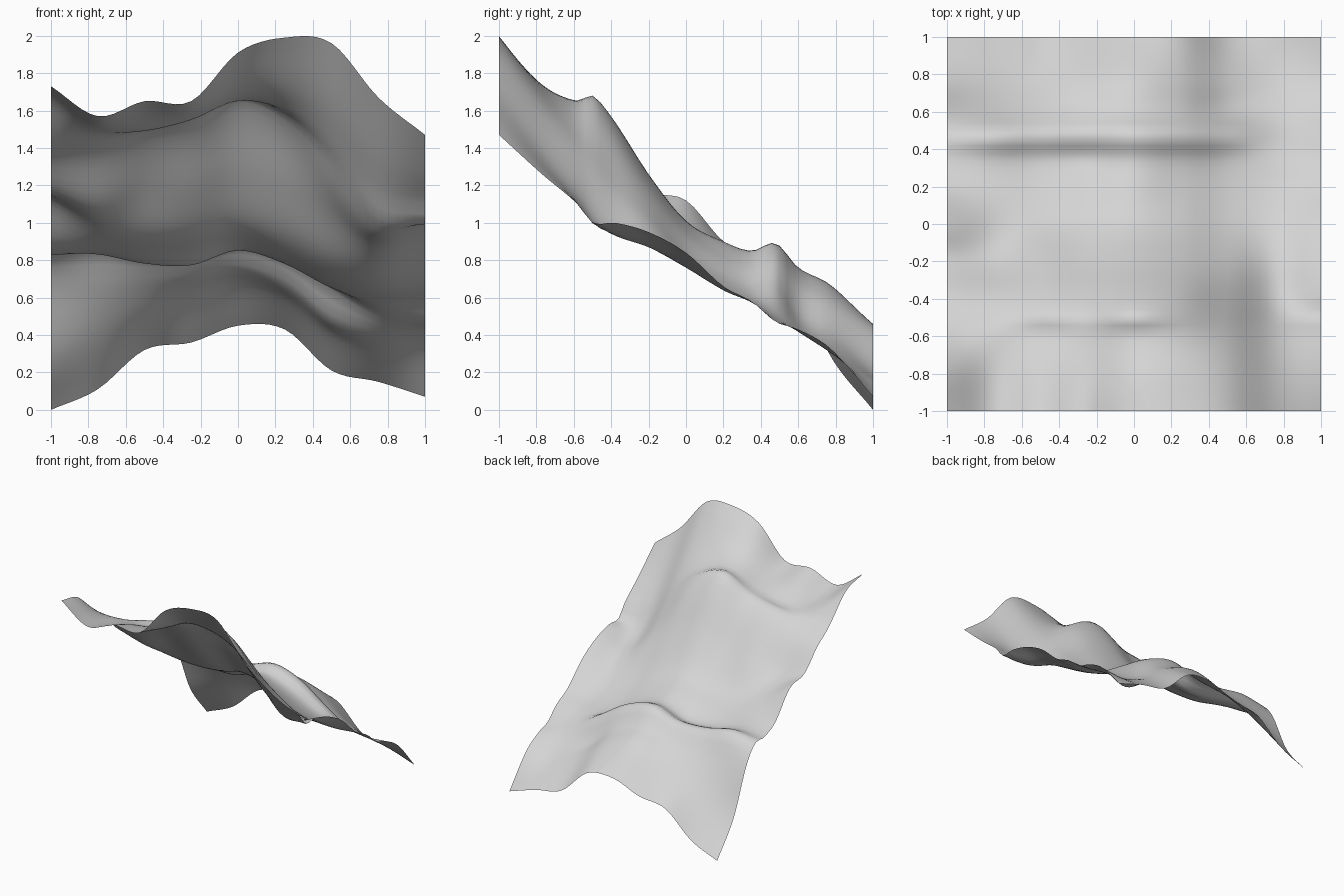
import bpy
import bmesh

# Remove the default cube only
default_cube = bpy.data.objects.get("Cube")
if default_cube:
    bpy.data.objects.remove(default_cube, do_unlink=True)

SEGMENTS = 48
COLUMNS = [-1, -.75, -.5, -.25, 0, .25, .5, .75, 1]

# Cross-sections from the high front edge to the low back edge:
# station along y, then heights in hundredths at each column
SECTIONS = [
    (-1, [173, 157, 165, 165, 191, 199, 196, 167, 147]),    # summit edge
    (-.77, [167, 152, 157, 159, 172, 173, 164, 137, 126]),
    (-.58, [149, 148, 149, 155, 165, 160, 142, 114, 110]),  # upper dip
    (-.5, [142, 144, 150, 155, 168, 158, 134, 103, 100]),   # upper ridge
    (-.38, [134, 134, 140, 143, 154, 146, 120, 94, 100]),
    (-.2, [117, 111, 118, 118, 126, 120, 103, 87, 95]),
    (0, [112, 98, 95, 96, 101, 95, 82, 76, 84]),
    (.2, [90, 87, 84, 85, 90, 82, 70, 64, 66]),             # terrace
    (.35, [83, 83, 78, 77, 85, 78, 65, 58, 58]),            # lower dip
    (.48, [82, 86, 82, 82, 89, 82, 66, 51, 47]),            # lower ridge
    (.6, [67, 67, 69, 71, 76, 68, 49, 42, 43]),
    (.77, [29, 40, 51, 60, 67, 59, 40, 31, 33]),
    (1, [0, 11, 32, 36, 45, 43, 21, 15, 7]),                # foot edge
]


def smooth_curve(knots, values, t):
    """Cubic curve through values placed at uneven knots."""
    last = len(knots) - 1
    i = 0
    while i < last - 1 and t > knots[i + 1]:
        i += 1

    def slope(k):
        a, b = max(k - 1, 0), min(k + 1, last)
        return (values[b] - values[a]) / (knots[b] - knots[a])

    span = knots[i + 1] - knots[i]
    rise = (values[i + 1] - values[i]) / span
    s = (t - knots[i]) / span
    leave, arrive = slope(i) - rise, slope(i + 1) - rise
    bend = s * (1 - s) * ((1 - s) * leave - s * arrive)
    return values[i] + span * (rise * s + bend)


def height(x, y):
    stations = [station for station, _ in SECTIONS]
    across = [smooth_curve(COLUMNS, heights, x) for _, heights in SECTIONS]
    return smooth_curve(stations, across, y) / 100


# Hillside: a flat grid lifted onto the lofted sections
mesh = bpy.data.meshes.new("hillside")
bm = bmesh.new()
bmesh.ops.create_grid(bm, x_segments=SEGMENTS, y_segments=SEGMENTS, size=1)
for vert in bm.verts:
    vert.co.z = height(vert.co.x, vert.co.y)
for face in bm.faces:
    face.smooth = True
bm.to_mesh(mesh)
bm.free()

hillside = bpy.data.objects.new("hillside", mesh)
bpy.context.collection.objects.link(hillside)

# Plain stone colour
stone = bpy.data.materials.new("pale_grey_stone")
stone.use_nodes = True
colour = (.66, .66, .66, 1)
stone.diffuse_color = colour
stone.node_tree.nodes["Principled BSDF"].inputs["Base Color"].default_value = colour
mesh.materials.append(stone)
